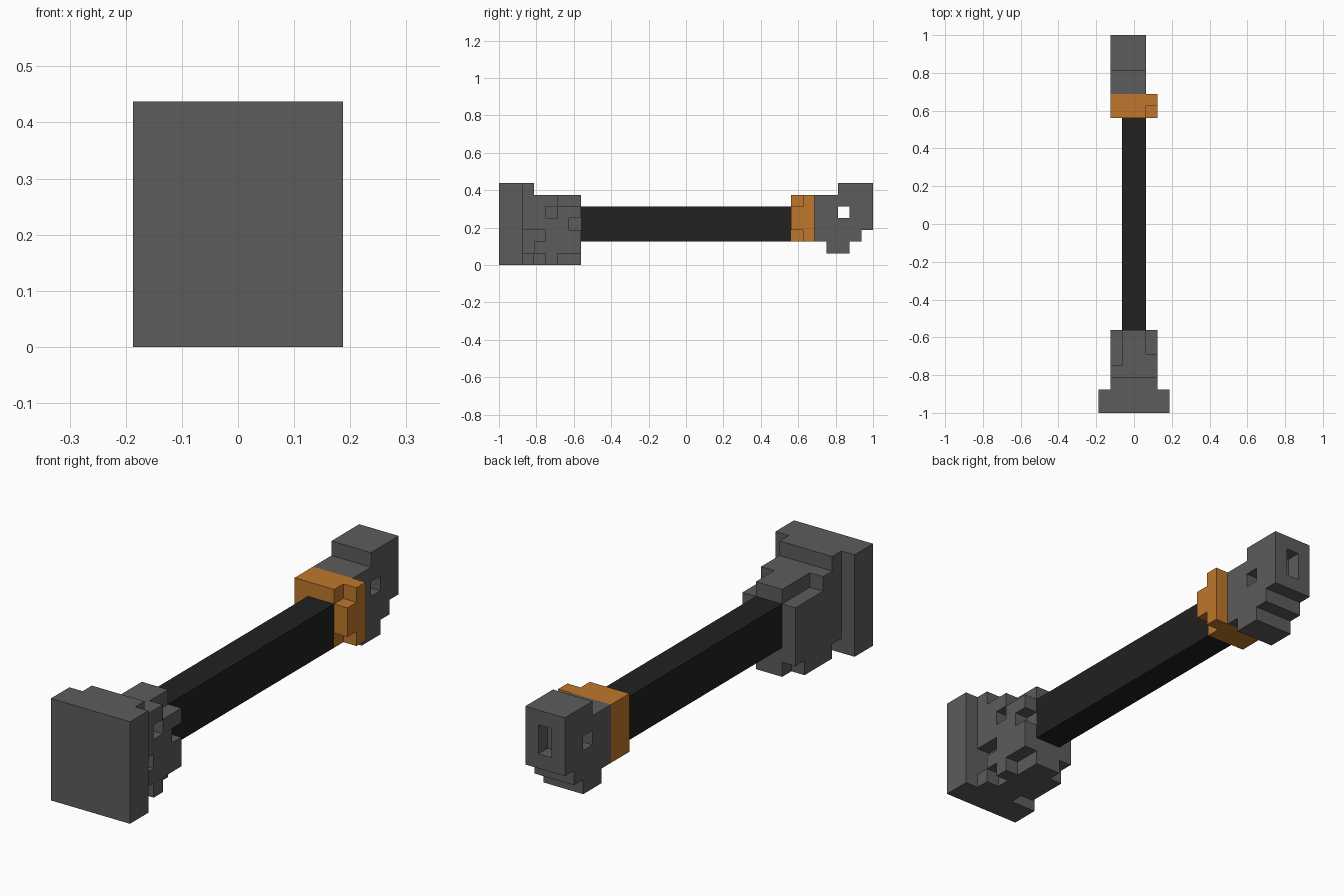
import bpy
import bmesh

if "Cube" in bpy.data.objects:
    bpy.data.objects.remove(bpy.data.objects["Cube"], do_unlink=True)

U = 1 / 16  # one block cell


def material(name, rgb):
    m = bpy.data.materials.new(name)
    m.use_nodes = True
    m.diffuse_color = (*rgb, 1)
    m.node_tree.nodes["Principled BSDF"].inputs["Base Color"].default_value = (*rgb, 1)
    return m


def cells(box):
    x0, x1, y0, y1, z0, z1 = box
    return {(x, y, z) for x in range(x0, x1) for y in range(y0, y1) for z in range(z0, z1)}


def block_part(name, mat, solid, cut=()):
    """Blocky solid: union of cell boxes minus cut boxes, with only outer faces kept."""
    filled = set().union(*map(cells, solid)) - set().union(*map(cells, cut))
    bm = bmesh.new()
    verts = {}

    def vert(p):
        if p not in verts:
            verts[p] = bm.verts.new([c * U for c in p])
        return verts[p]

    for c in sorted(filled):
        for axis in range(3):
            for side in (0, 1):
                n = list(c)
                n[axis] += 2 * side - 1
                if tuple(n) in filled:
                    continue
                a, b = (axis + 1) % 3, (axis + 2) % 3
                ring = []
                for da, db in ((0, 0), (1, 0), (1, 1), (0, 1)):
                    p = list(c)
                    p[axis] += side
                    p[a] += da
                    p[b] += db
                    ring.append(vert(tuple(p)))
                bm.faces.new(ring if side else ring[::-1])
    # merge flat areas into large faces
    bmesh.ops.dissolve_limit(bm, angle_limit=0.01, verts=bm.verts[:], edges=bm.edges[:])
    me = bpy.data.meshes.new(name)
    bm.to_mesh(me)
    bm.free()
    me.materials.append(mat)
    ob = bpy.data.objects.new(name, me)
    bpy.context.collection.objects.link(ob)
    return ob


grey = material("steel grey", (0.107, 0.107, 0.107))
black = material("grip black", (0.015, 0.015, 0.015))
orange = material("copper orange", (0.52, 0.185, 0.025))

# Boxes are x0, x1, y0, y1, z0, z1 in cells
block_part("handle", black, [(-1, 1, -9, 9, 2, 5)])

block_part("striking_plate", grey, [(-3, 3, -16, -14, 0, 7)])

# Chipped block behind the plate
block_part(
    "front_head", grey,
    [(-2, 2, -14, -9, 0, 6), (-2, 2, -14, -13, 6, 7)],
    [
        (1, 2, -11, -9, 5, 6),      # upper corners
        (-2, -1, -12, -9, 5, 6),
        (1, 2, -12, -11, 4, 5),     # side pits
        (1, 2, -10, -9, 3, 4),
        (1, 2, -14, -12, 2, 3),
        (1, 2, -14, -13, 1, 2),
        (1, 2, -13, -12, 0, 1),     # lower corners
        (1, 2, -11, -9, 0, 1),
        (-2, -1, -14, -13, 0, 1),
        (-2, -1, -10, -9, 0, 1),
    ])

# Collar with two notched corners
block_part(
    "collar", orange,
    [(-2, 2, 9, 11, 2, 6)],
    [(1, 2, 9, 10, 2, 3), (1, 2, 9, 10, 5, 6)])

# Pommel with stepped underside, cross hole and rear slot
block_part(
    "pommel", grey,
    [(-2, 1, 11, 16, 3, 6), (-2, 1, 13, 16, 6, 7),
     (-2, 1, 11, 15, 2, 3), (-2, 1, 12, 14, 1, 2)],
    [(-2, 1, 13, 14, 4, 5), (-1, 0, 15, 16, 4, 6)])
